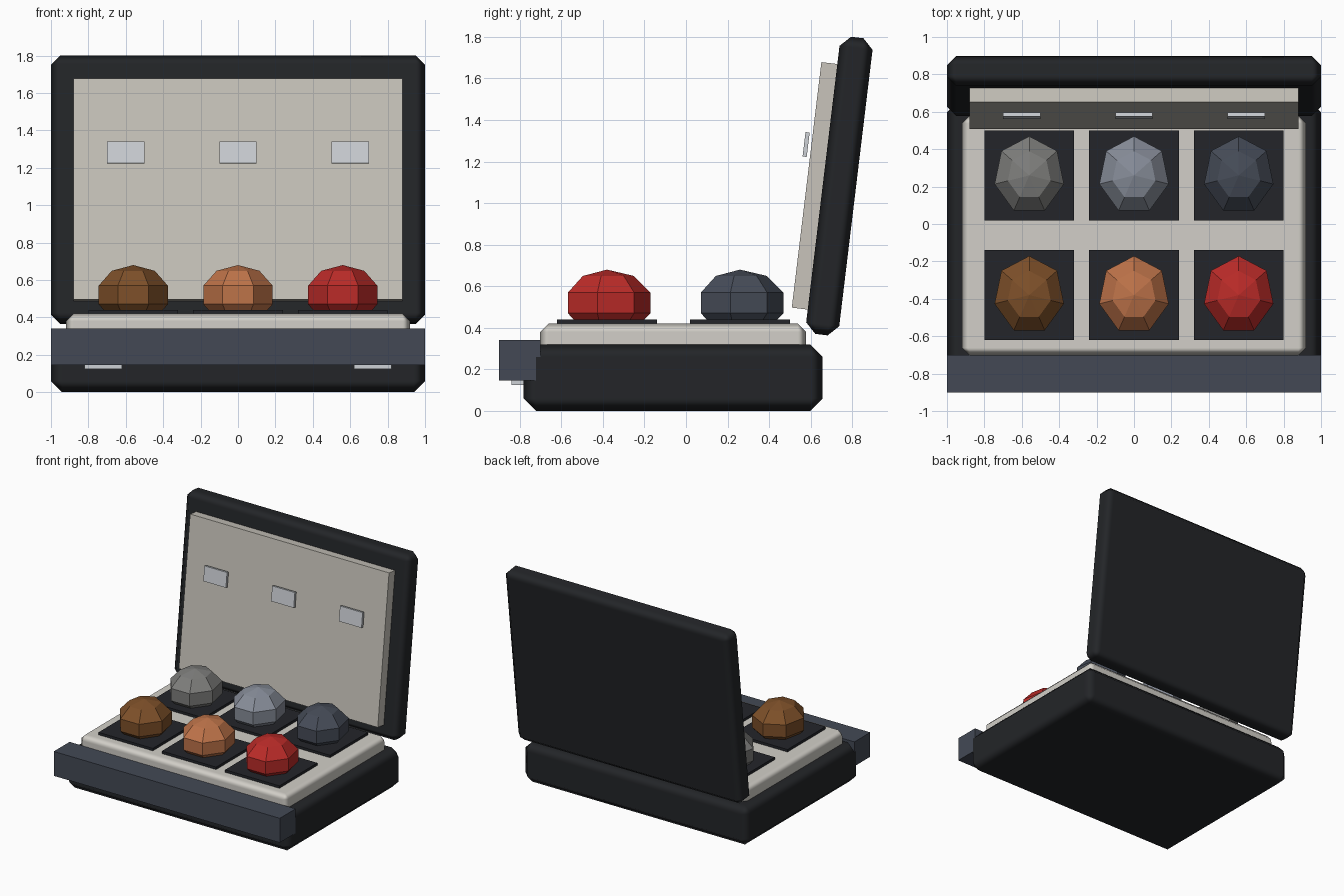
import bpy, bmesh

if "Cube" in bpy.data.objects:
    bpy.data.objects.remove(bpy.data.objects["Cube"])

TILT = -0.12  # lid leans back


def material(name, hexcode):
    m = bpy.data.materials.new(name)
    chans = [int(hexcode[i:i + 2], 16) / 255 for i in (0, 2, 4)]
    lin = [c / 12.92 if c <= 0.04045 else ((c + 0.055) / 1.055) ** 2.4 for c in chans]
    m.diffuse_color = (*lin, 1)
    m.use_nodes = True
    m.node_tree.nodes["Principled BSDF"].inputs["Base Color"].default_value = m.diffuse_color
    return m


def add_object(name, bm, loc, mat, tilt=0.0):
    me = bpy.data.meshes.new(name)
    bm.to_mesh(me)
    bm.free()
    ob = bpy.data.objects.new(name, me)
    bpy.context.collection.objects.link(ob)
    ob.location = loc
    ob.rotation_euler.x = tilt
    me.materials.append(mat)
    return ob


def box(name, loc, size, mat, bevel=0.0, tilt=0.0):
    bm = bmesh.new()
    bmesh.ops.create_cube(bm, size=1)
    bmesh.ops.scale(bm, vec=size, verts=bm.verts)
    ob = add_object(name, bm, loc, mat, tilt)
    if bevel:
        for p in ob.data.polygons:
            p.use_smooth = True
        mod = ob.modifiers.new("Chamfer", 'BEVEL')
        mod.width = bevel
        mod.segments = 1
        mod.harden_normals = True
    return ob


def gem(name, loc, mat):
    # seven-sided faceted stone, squashed into an oval
    bm = bmesh.new()
    bmesh.ops.create_uvsphere(bm, u_segments=7, v_segments=5, radius=1)
    bmesh.ops.scale(bm, vec=(0.20, 0.22, 0.16), verts=bm.verts)
    return add_object(name, bm, loc, mat)


leather = material("black_leather", "232528")
lining = material("lining", "D2CFC8")
panel_mat = material("panel", "C8C4BB")
slate = material("slate_trim", "434955")
metal = material("metal", "CDD1D6")
velvet = material("velvet", "23252A")

# Lower case, tray and front bar
box("case_base", (0, -0.062, 0.16), (2, 1.44, 0.32), leather, 0.06)
box("tray", (0, -0.062, 0.33), (1.84, 1.28, 0.18), lining, 0.04)
box("front_bar", (0, -0.8, 0.243), (2, 0.2, 0.195), slate)
for side, x in (("left", -0.72), ("right", 0.72)):
    box(f"latch_{side}", (x, -0.81, 0.185), (0.2, 0.06, 0.12), metal)

# Open lid with lining panel and clips
box("lid", (0, 0.738, 1.082), (2, 0.16, 1.44), leather, 0.05, TILT)
box("lid_panel", (0, 0.62, 1.083), (1.76, 0.08, 1.19), panel_mat, 0, TILT)
for i in range(3):
    box(f"lid_clip_{i + 1}", (0.6 * (i - 1), 0.578, 1.282), (0.2, 0.02, 0.118), metal, 0, TILT)

# Six stones on square pads
rows = (
    (-0.38, (("brown", "7E5029"), ("copper", "BE7349"), ("red", "BB2B28"))),
    (0.26, (("grey", "7E7E7C"), ("steel", "878D99"), ("slate", "464C58"))),
)
for y, stones in rows:
    for i, (colour, code) in enumerate(stones):
        x = 0.56 * (i - 1)
        box(f"pad_{colour}", (x, y, 0.43), (0.48, 0.48, 0.02), velvet)
        gem(f"stone_{colour}", (x, y, 0.52), material(f"stone_{colour}", code))
